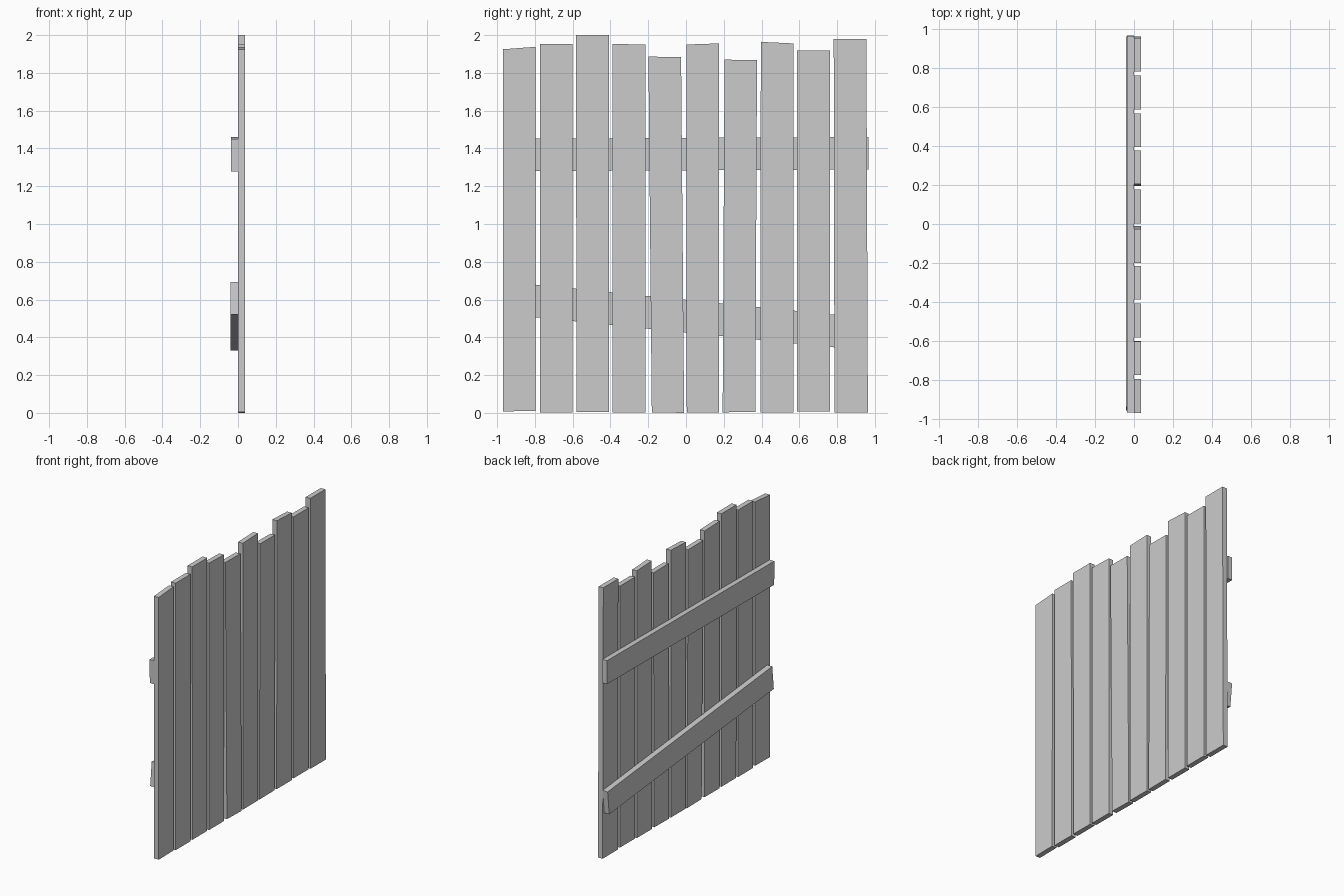
import bpy, bmesh


def board(name, outline, x0, x1):
    """Extrude a (y, z) outline along x."""
    bm = bmesh.new()
    face = bm.faces.new([bm.verts.new((x0, y, z)) for y, z in outline])
    ext = bmesh.ops.extrude_face_region(bm, geom=[face])
    verts = [v for v in ext["geom"] if isinstance(v, bmesh.types.BMVert)]
    bmesh.ops.translate(bm, verts=verts, vec=(x1 - x0, 0, 0))
    bmesh.ops.recalc_face_normals(bm, faces=bm.faces)
    mesh = bpy.data.meshes.new(name)
    bm.to_mesh(mesh)
    bm.free()
    obj = bpy.data.objects.new(name, mesh)
    bpy.context.collection.objects.link(obj)


# Uneven upright planks: bottom left y, bottom right y, top left y, top right y,
# top left z, top right z, bottom left z, bottom right z
planks = [
    (-0.968, -0.798, -0.970, -0.796, 1.925, 1.938, 0.008, 0.010),
    (-0.774, -0.601, -0.774, -0.602, 1.954, 1.954, 0.003, 0.003),
    (-0.580, -0.408, -0.582, -0.408, 2.000, 2.000, 0.005, 0.005),
    (-0.388, -0.215, -0.388, -0.215, 1.954, 1.949, 0.003, 0.003),
    (-0.181, -0.010, -0.199, -0.026, 1.886, 1.884, 0.003, 0.000),
    (0.004, 0.176, 0.002, 0.176, 1.950, 1.956, 0.003, 0.003),
    (0.194, 0.367, 0.204, 0.376, 1.870, 1.868, 0.003, 0.005),
    (0.394, 0.568, 0.396, 0.568, 1.964, 1.956, 0.003, 0.003),
    (0.587, 0.763, 0.588, 0.763, 1.919, 1.919, 0.008, 0.008),
    (0.786, 0.963, 0.782, 0.955, 1.980, 1.980, 0.003, 0.003),
]
for i, (bl, br, tl, tr, zl, zr, z0, z1) in enumerate(planks, 1):
    board(f"plank_{i}", [(bl, z0), (br, z1), (tr, zr), (tl, zl)], 0.0, 0.037)

# Cross rails on the back: one nearly level, one sloping
board("upper_rail", [(-0.966, 1.279), (0.966, 1.289), (0.965, 1.461), (-0.967, 1.451)],
      -0.037, 0.0)
board("lower_rail", [(-0.957, 0.522), (0.944, 0.331), (0.962, 0.502), (-0.939, 0.693)],
      -0.04, 0.0)
